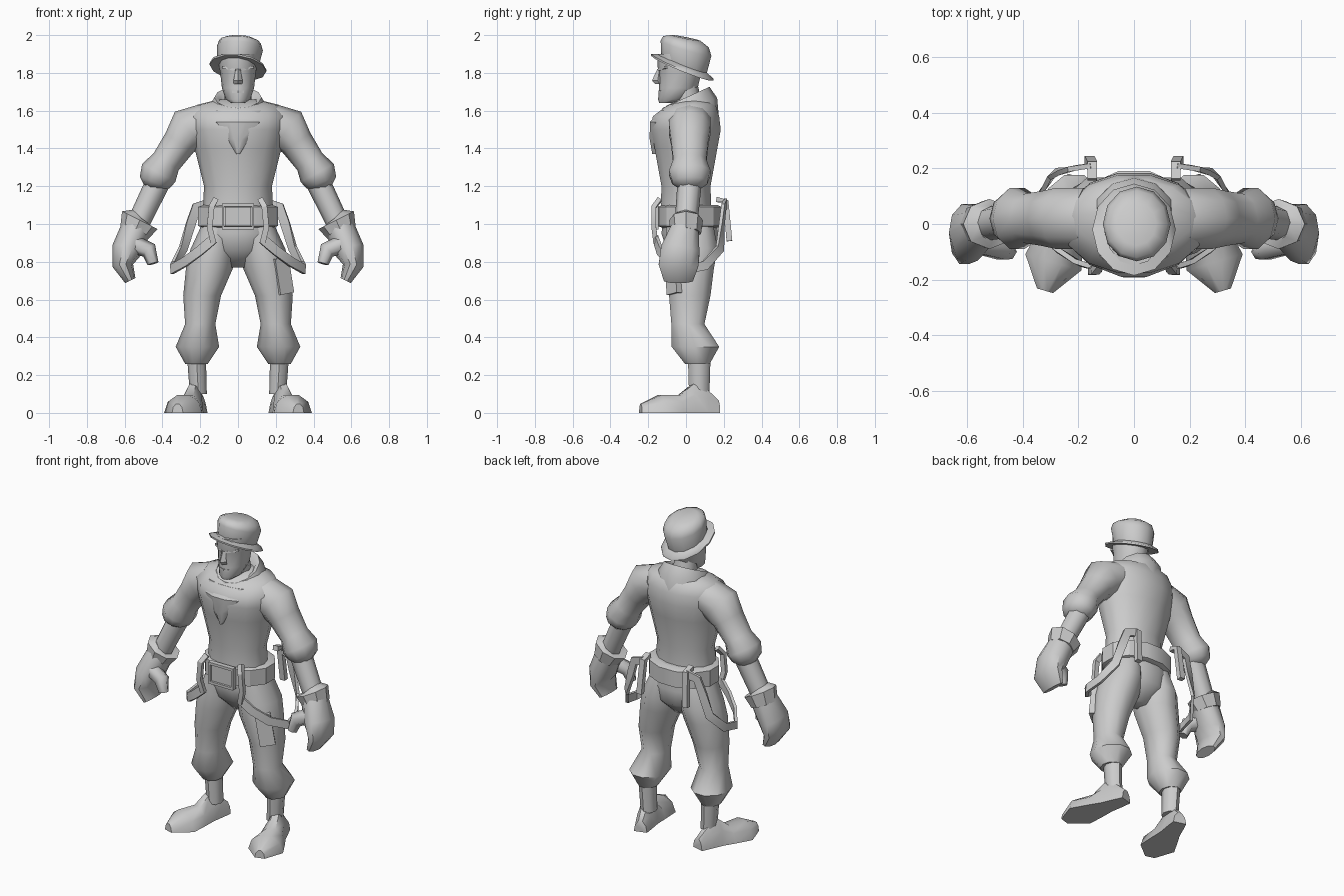
import bpy
import math
from mathutils import Vector

UP = Vector((0, 0, 1))
BACK = Vector((0, 1, 0))

default_cube = bpy.data.objects.get("Cube")
if default_cube:
    bpy.data.objects.remove(default_cube, do_unlink=True)

colour = (0.6, 0.6, 0.6, 1)
grey = bpy.data.materials.new("plain_grey")
grey.use_nodes = True
grey.diffuse_color = colour
grey.node_tree.nodes["Principled BSDF"].inputs["Base Color"].default_value = colour


def finish(name, verts, faces, mirror=False, angle=50):
    mesh = bpy.data.meshes.new(name)
    mesh.from_pydata(verts, [], faces)
    mesh.materials.append(grey)
    part = bpy.data.objects.new(name, mesh)
    bpy.context.collection.objects.link(part)
    bpy.ops.object.select_all(action='DESELECT')
    part.select_set(True)
    bpy.context.view_layer.objects.active = part
    bpy.ops.object.mode_set(mode='EDIT')
    bpy.ops.mesh.select_all(action='SELECT')
    bpy.ops.mesh.normals_make_consistent(inside=False)
    bpy.ops.object.mode_set(mode='OBJECT')
    bpy.ops.object.shade_smooth_by_angle(angle=math.radians(angle))
    if mirror:
        part.modifiers.new("Mirror", 'MIRROR').use_mirror_merge = False
    return part


def ring(x=0, y=0, z=0, wide=0.1, deep=None, pitch=0):
    """One oval section; pitch raises its back edge."""
    return Vector((x, y, z)), wide, deep, pitch


def loft(name, rings, sides=10, squash=1, ref=BACK, along=None, mirror=False,
         grounded=False, roll=0, closed=False, turn=0, angle=50):
    """Skin oval sections; squash is the depth of those that give no depth."""
    centres = [r[0] for r in rings]
    count = len(rings)
    verts, faces = [], []
    for i, (centre, wide, deep, pitch) in enumerate(rings):
        before = centres[i - 1] if i or closed else centre
        after = centres[(i + 1) % count] if i + 1 < count or closed else centre
        path = along or (after - before).normalized()
        depth = (ref - path * path.dot(ref)).normalized()
        side = depth.cross(path)
        for k in range(sides):
            a = math.tau * (k + turn) / sides
            offset = side * math.cos(a) * wide
            offset += depth * math.sin(a) * (deep or wide * squash)
            offset.z += pitch * (offset.y + roll * offset.x)
            vert = centre + offset
            if grounded:
                vert.z = max(vert.z, 0)
            verts.append(vert)
    for i in range(count if closed else count - 1):
        low, high = i * sides, (i + 1) % count * sides
        for k in range(sides):
            n = (k + 1) % sides
            faces.append((low + k, low + n, high + n, high + k))
    if not closed:
        last = len(verts) - sides
        faces += [range(sides), range(last, len(verts))]
    return finish(name, verts, faces, mirror, angle)


def band(name, points, wide, deep, **options):
    """Square-section strip along a path, with its full width and depth."""
    half = math.sqrt(0.5)
    rings = [ring(*p, wide=wide * half, deep=deep * half) for p in points]
    return loft(name, rings, sides=4, turn=0.5, angle=30, **options)


# Shirt body and hips
loft("shirt", [
    ring(z=1.08, wide=.185), ring(z=1.2, wide=.18), ring(z=1.4, wide=.23),
    ring(z=1.5, wide=.255), ring(z=1.57, wide=.26, deep=.18),
    ring(y=.03, z=1.63, wide=.22, deep=.13), ring(y=.04, z=1.66),
], sides=14, squash=.74, along=UP)
loft("hips", [
    ring(y=.02, z=1.1, wide=.18), ring(y=.02, z=.95, wide=.205),
    ring(y=.03, z=.86, wide=.18), ring(y=.03, z=.77, wide=.06),
], sides=14, squash=.75, along=UP, angle=70)

# Trouser legs with gathered cuffs, thigh pocket and ankles
loft("trouser_leg", [
    ring(x=.1, y=.02, z=1, wide=.09, deep=.13),
    ring(x=.13, y=.03, z=.87, wide=.12, deep=.145),
    ring(x=.15, y=.02, z=.77, wide=.125, deep=.135),
    ring(x=.19, y=.02, z=.62), ring(x=.2, y=.01, z=.47, wide=.08),
    ring(x=.215, y=.05, z=.35, wide=.115), ring(x=.22, y=.06, z=.26, wide=.06),
], squash=1.15, along=UP, mirror=True)
band("thigh_pocket", [(.22, -.07, .82), (.25, -.06, .63)], .09, .04, ref=Vector((.6, -.8, 0)))
loft("ankle", [ring(x=.22, y=.07, z=.3, wide=.05), ring(x=.21, y=.07, z=.1, wide=.045)],
     sides=8, squash=1.2, along=UP, mirror=True)

# Shoes, running from the heel to a turned-out toe
heel, toe = Vector((.2, .17, 0)), Vector((.32, -.24, 0))
loft("shoe", [
    ring(*heel.lerp(toe, t), wide=wide, deep=deep)
    for t, wide, deep in ((0, .04, .07), (.15, .05, .13), (.33, .06, .16),
                          (.5, .08, .1), (.75, .105, .1), (1, .03, .05))
], ref=UP, along=(toe - heel).normalized(), mirror=True, grounded=True)

# Sleeves with rolled cuffs, and forearms
loft("sleeve", [
    ring(x=.17, y=.02, z=1.54), ring(x=.26, y=.02, z=1.5, wide=.12, deep=.115),
    ring(x=.31, y=.02, z=1.43, wide=.09), ring(x=.38, y=.02, z=1.33, wide=.08),
    ring(x=.42, y=.02, z=1.27), ring(x=.44, y=.02, z=1.22, wide=.085),
    ring(x=.45, y=.02, z=1.19, wide=.05),
], squash=1.15, mirror=True)
loft("forearm", [ring(x=.42, y=.02, z=1.23, wide=.065), ring(x=.53, z=1, wide=.06)],
     sides=8, mirror=True)

# Gloves with flared cuffs, curled fingers and thumbs
loft("glove_cuff", [
    ring(x=.51, z=1.03, wide=.065), ring(x=.52, z=1.02, wide=.105, deep=.09),
    ring(x=.55, z=.95, wide=.08),
], sides=8, mirror=True, angle=35)
loft("glove_hand", [
    ring(x=.53, z=1, wide=.08, deep=.07), ring(x=.59, y=-.03, z=.86, wide=.08),
    ring(x=.61, y=-.04, z=.78, wide=.055, deep=.11),
    ring(x=.57, y=-.04, z=.7, wide=.03, deep=.08),
], squash=1.35, mirror=True)
loft("thumb", [
    ring(x=.57, y=-.06, z=.9, wide=.05), ring(x=.47, y=-.09, z=.86, wide=.045),
    ring(x=.45, y=-.1, z=.79, wide=.03),
], sides=6, mirror=True, angle=70)

# Collar with a sloping rim, and the overlapping shirt front
loft("collar", [
    ring(y=.01, z=1.53, wide=.165, pitch=.15), ring(y=.01, z=1.62, wide=.155, pitch=.3),
    ring(z=1.67, wide=.125, pitch=.45), ring(z=1.66, wide=.1, pitch=.45),
    ring(z=1.6, wide=.08, pitch=.3),
], sides=12, along=UP)
loft("lapels", [
    ring(y=-.15, z=1.37, wide=.01, deep=.03), ring(y=-.14, z=1.45, wide=.07, deep=.055),
    ring(y=-.12, z=1.54, wide=.14, deep=.075), ring(y=-.1, z=1.6, wide=.14, deep=.04),
], along=UP, angle=40)

# Neck, head and facial features
loft("neck", [ring(y=.02, z=1.58, wide=.075), ring(y=-.01, z=1.75, wide=.07)],
     sides=8, along=UP)
loft("head", [
    ring(y=-.1, z=1.64, wide=.035), ring(y=-.07, z=1.66, wide=.065),
    ring(y=-.04, z=1.72, wide=.085), ring(y=-.03, z=1.81, wide=.095),
    ring(y=-.03, z=1.83), ring(y=-.03, z=1.9),
], sides=12, squash=1.2, along=UP, angle=40)
loft("nose", [
    ring(y=-.14, z=1.82, wide=.012), ring(y=-.15, z=1.76, wide=.024, deep=.03),
    ring(y=-.14, z=1.74, wide=.022),
], sides=4, along=UP, angle=30)
band("brow", [(.01, -.142, 1.815), (.08, -.105, 1.83)], .012, .014, mirror=True)
band("lips", [(-.03, -.13, 1.7), (0, -.14, 1.7), (.03, -.13, 1.7)], .012, .012)

# Hat with a tilted brim and a rounded crown
loft("hat", [
    ring(y=-.02, z=1.83, wide=.09, pitch=-.4), ring(y=-.02, z=1.825, wide=.15, pitch=-.4),
    ring(y=-.02, z=1.835, wide=.15, pitch=-.4), ring(y=-.01, z=1.85, wide=.11, pitch=-.4),
    ring(x=.01, z=1.93, wide=.122, pitch=-.3), ring(x=.01, z=1.965, wide=.11, pitch=-.25),
    ring(x=.01, z=1.985, wide=.07, pitch=-.2),
], sides=12, squash=1.1, along=UP, roll=.3, angle=60)

# Belt with buckle frame and plate
loft("belt", [
    ring(y=.02, z=.98, wide=.19), ring(y=.02, z=.99, wide=.22),
    ring(y=.02, z=1.09, wide=.22), ring(y=.02, z=1.1, wide=.19),
], sides=12, squash=.8, along=UP, turn=.5, angle=25)
band("buckle_frame", [(x, -.16, z) for x, z in ((-.08, .98), (.08, .98), (.08, 1.1), (-.08, 1.1))],
     .02, .03, closed=True)
band("buckle_plate", [(0, -.15, .99), (0, -.15, 1.09)], .14, .03)

# Clips on the belt and the slack braces hanging from them
band("front_clip", [(.12, -.14, 1.13), (.14, -.17, 1.09), (.15, -.17, .98), (.13, -.16, .9)],
     .03, .025, mirror=True)
band("back_clip", [(.15, .16, 1.13), (.15, .21, 1.12), (.16, .23, .91)],
     .035, .03, mirror=True)
band("hanging_brace", [
    (.13, -.16, .92), (.2, -.14, .86), (.28, -.09, .8), (.35, 0, .76), (.34, .1, .78),
    (.29, .18, .87), (.25, .19, 1), (.22, .2, 1.09), (.15, .21, 1.11),
], .018, .05, ref=UP, mirror=True)
